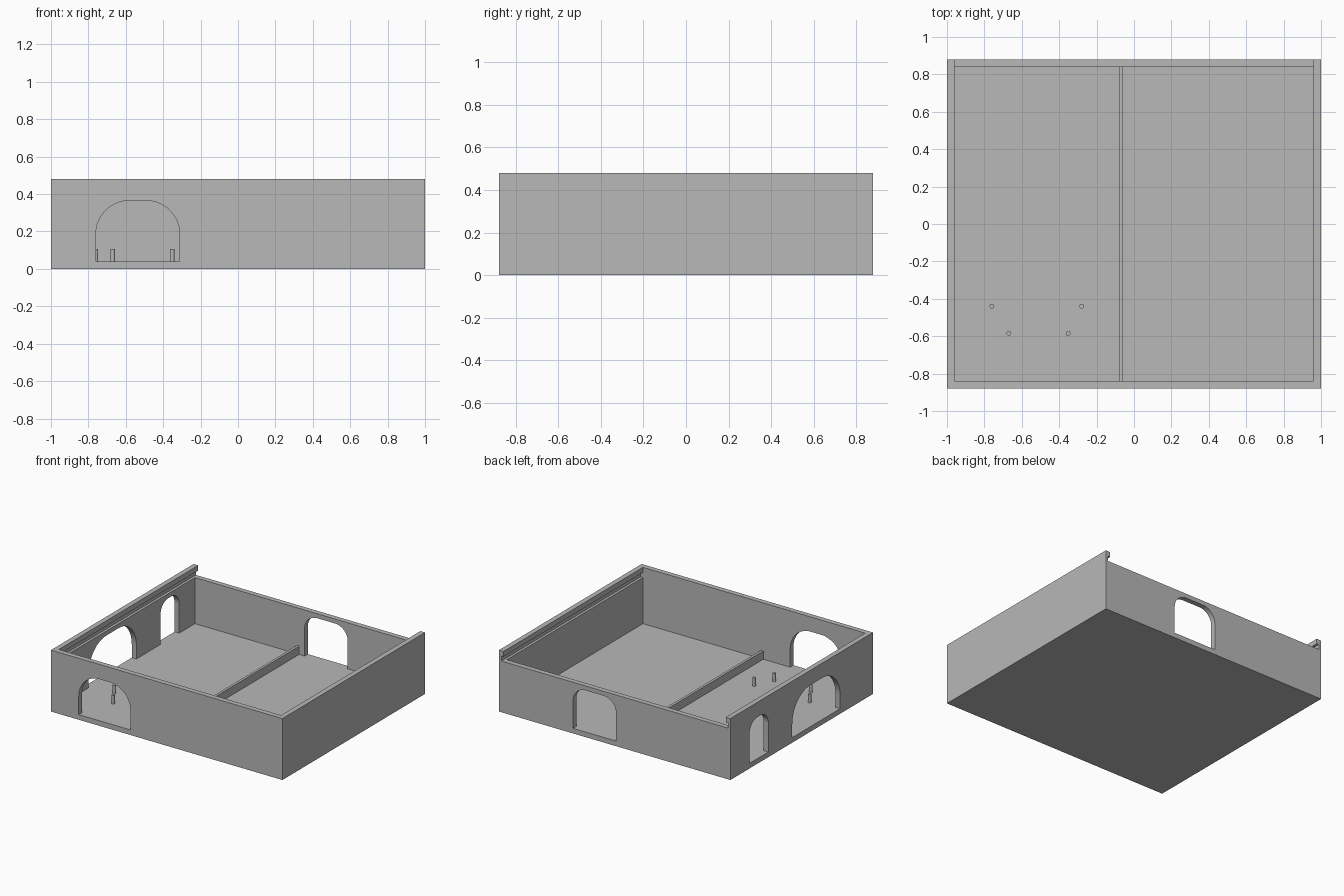
import bpy, bmesh, math

if "Cube" in bpy.data.objects:
    bpy.data.objects.remove(bpy.data.objects["Cube"])

grey = bpy.data.materials.new("plain grey")
grey.diffuse_color = (0.48, 0.48, 0.48, 1)
grey.use_nodes = True
grey.node_tree.nodes["Principled BSDF"].inputs["Base Color"].default_value = grey.diffuse_color

W, D, H, T = 1.0, 0.88, 0.48, 0.04      # half width, half depth, height, wall thickness
IX, IY = W - T, D - T                   # inner half sizes
RIM = 0.40                              # back wall top, where the lid slides in


def prism(name, pts, axis, a, b):
    """Extrude a 2D profile along x, y or z from a to b."""
    place = {"x": lambda u, v, t: (t, u, v),
             "y": lambda u, v, t: (u, t, v),
             "z": lambda u, v, t: (u, v, t)}[axis]
    bm = bmesh.new()
    lo = [bm.verts.new(place(u, v, a)) for u, v in pts]
    hi = [bm.verts.new(place(u, v, b)) for u, v in pts]
    bm.faces.new(lo)
    bm.faces.new(hi)
    n = len(pts)
    for i in range(n):
        j = (i + 1) % n
        bm.faces.new((lo[i], lo[j], hi[j], hi[i]))
    bmesh.ops.recalc_face_normals(bm, faces=bm.faces)
    me = bpy.data.meshes.new(name)
    bm.to_mesh(me)
    bm.free()
    me.materials.append(grey)
    ob = bpy.data.objects.new(name, me)
    bpy.context.collection.objects.link(ob)
    return ob


def rect(u0, u1, v0, v1):
    return [(u0, v0), (u1, v0), (u1, v1), (u0, v1)]


def arch(u0, u1, r, top=0.365, bottom=T, steps=16):
    """Opening with a flat sill and rounded upper corners."""
    pts = [(u0, bottom), (u1, bottom)]
    for cu, start in ((u1 - r, 0), (u0 + r, 90)):
        for i in range(steps + 1):
            t = math.radians(start + 90 * i / steps)
            pts.append((cu + r * math.cos(t), top - r + r * math.sin(t)))
    return pts


def activate(ob):
    bpy.ops.object.select_all(action="DESELECT")
    ob.select_set(True)
    bpy.context.view_layer.objects.active = ob


def smooth(ob):
    activate(ob)
    bpy.ops.object.shade_smooth_by_angle(angle=math.radians(30))


def cut(ob, profile, axis, a, b):
    cutter = prism("cutter", profile, axis, a, b)
    cutter.hide_render = True
    mod = ob.modifiers.new("opening", "BOOLEAN")
    mod.operation = "DIFFERENCE"
    mod.solver = "EXACT"
    mod.object = cutter
    activate(ob)
    bpy.ops.object.modifier_apply(modifier=mod.name)
    bpy.data.objects.remove(cutter)


# Floor, set between the walls
prism("floor", rect(-IX, IX, -IY, IY), "z", 0, T)

# Front wall with a wide arch
front = prism("front_wall", rect(-W, W, 0, H), "y", -D, -IY)
cut(front, arch(-0.76, -0.312, 0.18), "y", -D - 0.1, -IY + 0.1)

# Lower back wall with an opening
back = prism("back_wall", rect(-IX, IX, 0, RIM), "y", IY, D)
cut(back, arch(-0.013, 0.36, 0.11), "y", IY - 0.1, D + 0.1)

# Side walls with a lid groove under the top lip
side_profile = [(W, 0), (IX, 0), (IX, RIM), (W - 0.02, RIM),
                (W - 0.02, 0.44), (IX, 0.44), (IX, H), (W, H)]
right = prism("right_wall", side_profile, "y", -IY, D)
left = prism("left_wall", [(-u, v) for u, v in side_profile], "y", -IY, D)

# Two arches in the left wall
cut(left, arch(-0.474, 0.117, 0.22), "x", -W - 0.1, -IX + 0.1)
cut(left, arch(0.412, 0.646, 0.10), "x", -W - 0.1, -IX + 0.1)

for ob in (front, back, left):
    smooth(ob)

# Low divider across the floor
prism("divider", rect(-0.08, -0.06, -IY, IY), "z", T, 0.105)

# Mounting pegs
for i, (x, y) in enumerate([(-0.76, -0.44), (-0.67, -0.585), (-0.352, -0.585), (-0.28, -0.44)]):
    ring = [(x + 0.0125 * math.cos(k * math.tau / 24), y + 0.0125 * math.sin(k * math.tau / 24))
            for k in range(24)]
    smooth(prism(f"peg_{i + 1}", ring, "z", T, 0.105))
